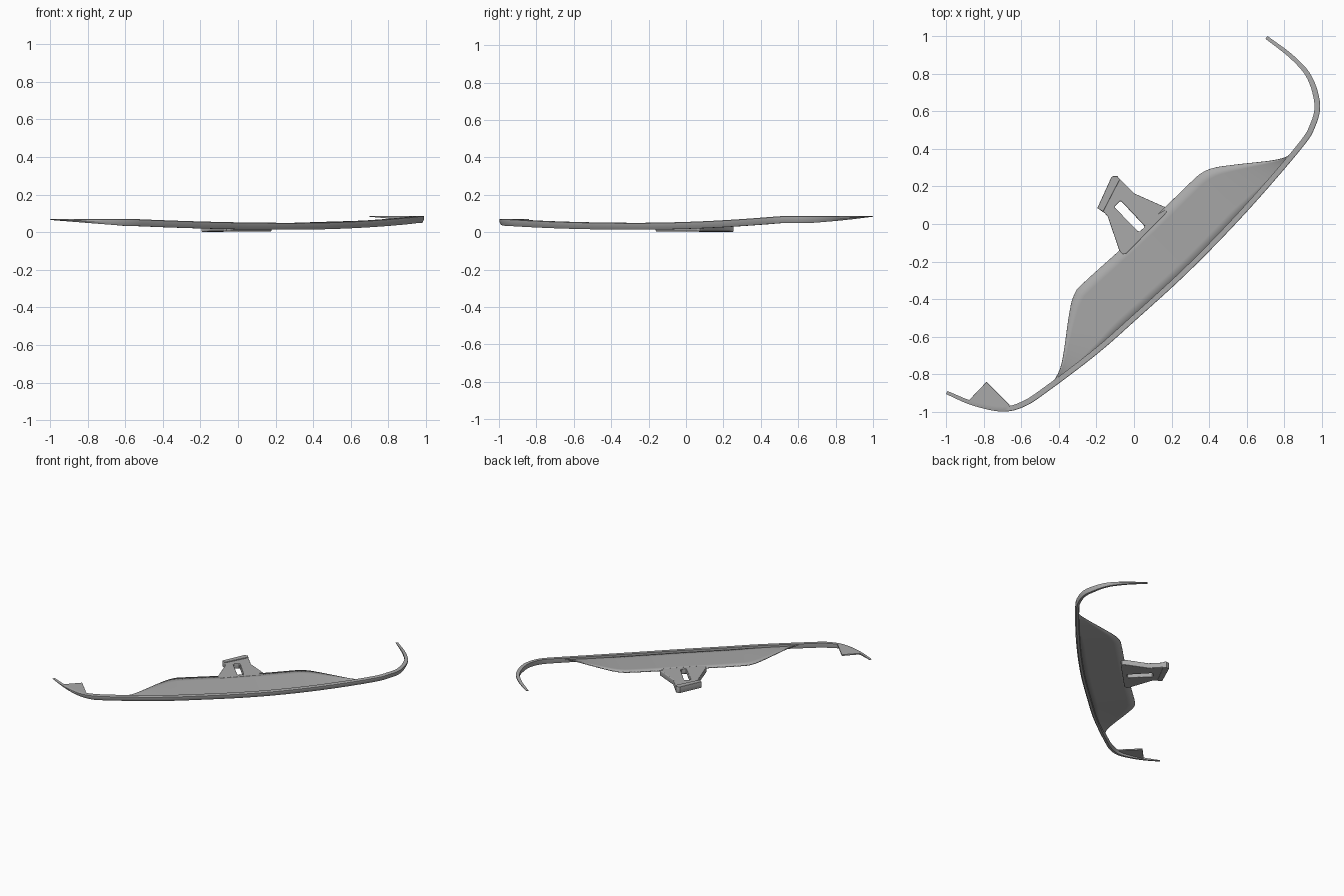
import bpy, bmesh
from mathutils import Vector

cube = bpy.data.objects.get("Cube")
if cube:
    bpy.data.objects.remove(cube, do_unlink=True)

grey = bpy.data.materials.new("plain grey")
grey.use_nodes = True
grey.diffuse_color = (0.4, 0.4, 0.4, 1)
grey.node_tree.nodes["Principled BSDF"].inputs["Base Color"].default_value = (0.4, 0.4, 0.4, 1)


def smooth_path(points, count):
    """Evenly spaced samples of a smooth curve through the points."""
    p = [Vector(q) for q in points]
    p = [2 * p[0] - p[1]] + p + [2 * p[-1] - p[-2]]
    fine = []
    for a, b, c, d in zip(p, p[1:], p[2:], p[3:]):
        for k in range(20):
            t = k / 20
            fine.append(0.5 * (2 * b + (c - a) * t + (2 * a - 5 * b + 4 * c - d) * t * t
                               + (3 * b - a - 3 * c + d) * t ** 3))
    fine.append(p[-2])
    dist = [0.0]
    for a, b in zip(fine, fine[1:]):
        dist.append(dist[-1] + (b - a).length)
    out, j = [], 0
    for i in range(count):
        s = dist[-1] * i / (count - 1)
        while j < len(fine) - 2 and dist[j + 1] < s:
            j += 1
        out.append(fine[j].lerp(fine[j + 1], (s - dist[j]) / (dist[j + 1] - dist[j])))
    return out


def top_height(p):
    """The whole part bows upward toward both ends."""
    u = (p.x + p.y) / 1.5
    return 0.05 + (0.037 if u > 0 else 0.02) * min(1, u * u)


def make_object(name, bm):
    bmesh.ops.recalc_face_normals(bm, faces=bm.faces)
    mesh = bpy.data.meshes.new(name)
    bm.to_mesh(mesh)
    bm.free()
    obj = bpy.data.objects.new(name, mesh)
    bpy.context.collection.objects.link(obj)
    finish(obj)
    return obj


def finish(obj):
    obj.data.materials.clear()
    obj.data.materials.append(grey)
    bpy.ops.object.select_all(action='DESELECT')
    obj.select_set(True)
    bpy.context.view_layer.objects.active = obj
    bpy.ops.object.shade_smooth_by_angle()


def loft(name, rings, closed):
    bm = bmesh.new()
    rows = [[bm.verts.new(v) for v in ring] for ring in rings]
    n = len(rows[0])
    for a, b in zip(rows, rows[1:]):
        for i in range(n if closed else n - 1):
            j = (i + 1) % n
            bm.faces.new((a[i], a[j], b[j], b[i]))
    if closed:
        bm.faces.new(rows[0])
        bm.faces.new(rows[-1])
    return make_object(name, bm)


# Outer lip: a wedge section swept along the front edge
outer = [(0.71, 1), (0.85, 0.895), (0.945, 0.787), (0.99, 0.64), (0.965, 0.52),
         (0.89, 0.4), (0.6, 0.065), (0.3, -0.245), (0, -0.52), (-0.2, -0.695),
         (-0.45, -0.885), (-0.58, -0.97), (-0.7, -0.998), (-0.86, -0.965), (-1, -0.905)]
path = smooth_path(outer, 120)
rings = []
for i, p in enumerate(path):
    tangent = (path[min(i + 1, 119)] - path[max(i - 1, 0)]).normalized()
    inward = Vector((tangent.y, -tangent.x))
    end = min(1, min(i, 119 - i) / 16)
    height = 0.005 + 0.032 * end
    width = 0.018 + 0.012 * end
    top = top_height(p)
    section = ((0.15, 0), (0, 0.08), (0, 0.5), (0.3, 1), (0.9, 1), (1, 0.6), (1, 0))
    rings.append([(*(p + inward * width * a), top - height * b) for a, b in section])
loft("front_lip", rings, True)

# Blade: thin sheet between the lip and the curved rear edge
rear = [(0.885, 0.405), (0.83, 0.365), (0.75, 0.34), (0.55, 0.317), (0.43, 0.3), (0.36, 0.272),
        (0.3, 0.22), (0, -0.07), (-0.27, -0.315), (-0.32, -0.38), (-0.345, -0.48),
        (-0.38, -0.72), (-0.41, -0.81), (-0.455, -0.875)]
front = [(0.885, 0.405), (0.6, 0.08), (0.3, -0.23), (0, -0.505), (-0.2, -0.68), (-0.455, -0.875)]
rows = []
for a, b in zip(smooth_path(front, 70), smooth_path(rear, 70)):
    row = []
    for k in range(7):
        q = a.lerp(b, k / 6)
        row.append((*q, top_height(q) - 0.022 + 0.014 * k / 6))
    rows.append(row)
blade = loft("blade", rows, False)
solid = blade.modifiers.new("thickness", 'SOLIDIFY')
solid.thickness = 0.007
solid.offset = 0


def plate(name, outlines, low, high, bevel):
    """Flat plate with rounded edges; later outlines become holes."""
    curve = bpy.data.curves.new(name, 'CURVE')
    curve.dimensions = '2D'
    curve.fill_mode = 'BOTH'
    for outline in outlines:
        spline = curve.splines.new('POLY')
        spline.points.add(len(outline) - 1)
        for point, (x, y) in zip(spline.points, outline):
            point.co = (x, y, 0, 1)
        spline.use_cyclic_u = True
    curve.extrude = (high - low) / 2 - bevel
    curve.bevel_depth = bevel
    curve.bevel_resolution = 2
    curve.offset = -bevel
    obj = bpy.data.objects.new(name, curve)
    bpy.context.collection.objects.link(obj)
    obj.location.z = (low + high) / 2
    bpy.ops.object.select_all(action='DESELECT')
    obj.select_set(True)
    bpy.context.view_layer.objects.active = obj
    bpy.ops.object.convert(target='MESH')
    finish(bpy.context.view_layer.objects.active)


# Rear bracket with a slot, and its raised back flange
bracket = [(-0.11, 0.255), (-0.09, 0.255), (0, 0.163), (0.165, 0.09), (0.178, 0.075), (0.175, 0.06),
           (-0.04, -0.157), (-0.06, -0.162), (-0.075, -0.15), (-0.14, 0.04), (-0.155, 0.057),
           (-0.195, 0.085), (-0.12, 0.25)]
slot = [(-0.075, 0.12), (-0.065, 0.118), (0.055, -0.01), (0.053, -0.02), (0.03, -0.04),
        (0.02, -0.038), (-0.1, 0.085), (-0.1, 0.095)]
plate("rear_bracket", [bracket, slot], 0.004, 0.046, 0.005)
plate("bracket_flange", [[(-0.11, 0.255), (-0.09, 0.255), (-0.075, 0.238), (-0.165, 0.065),
                          (-0.195, 0.085), (-0.12, 0.25)]], 0.002, 0.052, 0.003)

# Pointed mounting tab near the right end
plate("mounting_tab", [[(-0.885, -0.945), (-0.785, -0.84), (-0.66, -0.965), (-0.7, -0.985)]],
      0.06, 0.07, 0.001)
